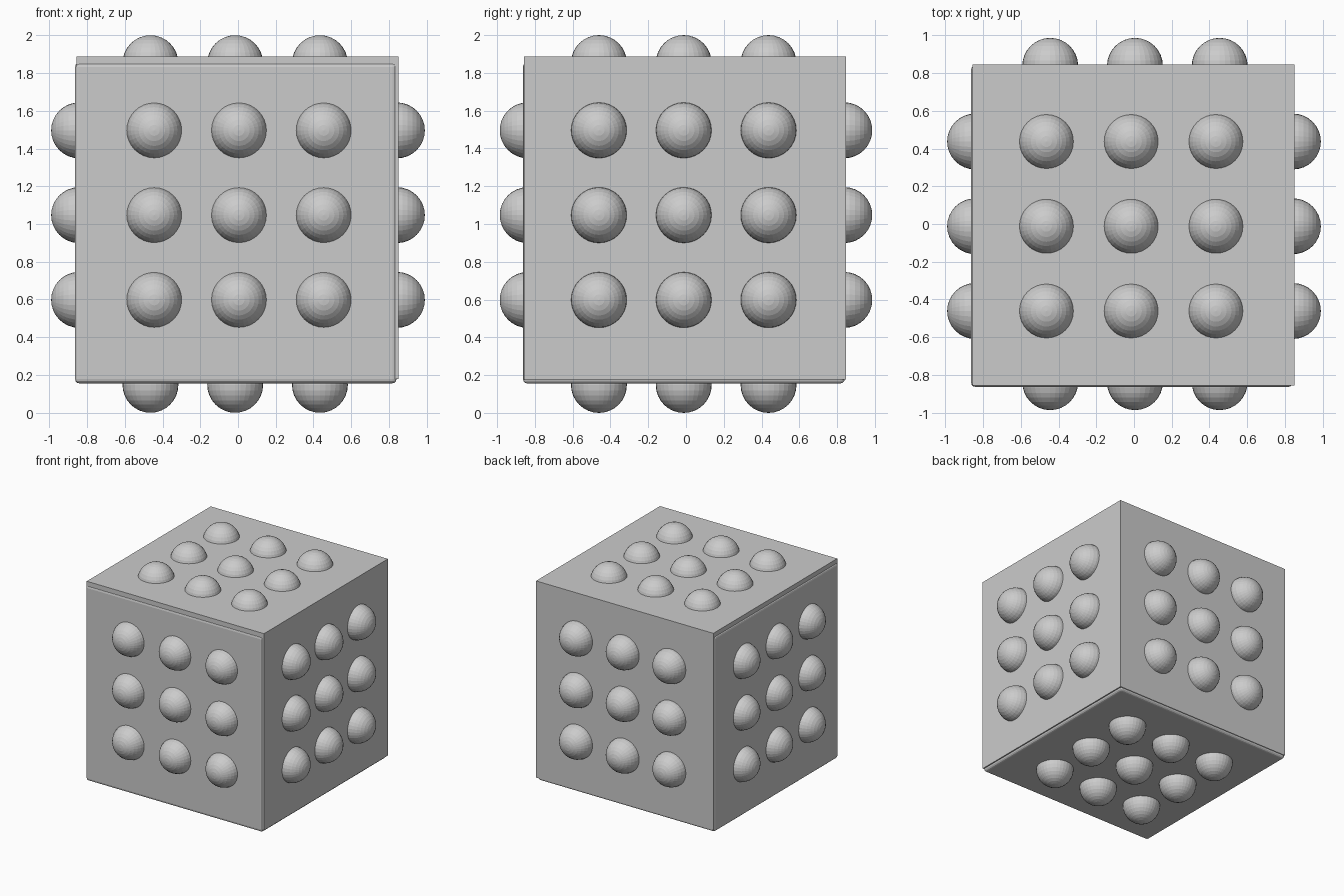
import bpy, bmesh
from mathutils import Matrix, Vector

if "Cube" in bpy.data.objects:
    bpy.data.objects.remove(bpy.data.objects["Cube"])

grey = bpy.data.materials.new("light grey")
grey.diffuse_color = (0.6, 0.6, 0.6, 1)
grey.use_nodes = True
grey.node_tree.nodes["Principled BSDF"].inputs["Base Color"].default_value = grey.diffuse_color


def finish(bm, name):
    mesh = bpy.data.meshes.new(name)
    bm.to_mesh(mesh)
    bm.free()
    mesh.materials.append(grey)
    ob = bpy.data.objects.new(name, mesh)
    bpy.context.collection.objects.link(ob)
    return ob


def block(name, lo, hi, bevel=0):
    lo, hi = Vector(lo), Vector(hi)
    bm = bmesh.new()
    bmesh.ops.create_cube(bm, size=1)
    bmesh.ops.scale(bm, vec=hi - lo, verts=bm.verts)
    bmesh.ops.translate(bm, vec=(lo + hi) / 2, verts=bm.verts)
    ob = finish(bm, name)
    if bevel:
        mod = ob.modifiers.new("rounded edges", 'BEVEL')
        mod.width = bevel
        mod.segments = 3
    return ob


def studs(name, normal, centre, u, v):
    """Three by three grid of balls, poles pointing out of the face."""
    turn = Vector((0, 0, 1)).rotation_difference(Vector(normal)).to_matrix().to_4x4()
    bm = bmesh.new()
    for i in (-1, 0, 1):
        for j in (-1, 0, 1):
            pos = Vector(centre) + (Vector(u) * i + Vector(v) * j) * 0.449
            bmesh.ops.create_uvsphere(bm, u_segments=32, v_segments=16, radius=0.148,
                                      matrix=Matrix.Translation(pos) @ turn)
    finish(bm, name)


# Body: a sharp block slightly offset from a round-edged block
block("sharp_body", (-0.855, -0.857, 0.178), (0.85, 0.846, 1.888))
block("rounded_body", (-0.863, -0.863, 0.156), (0.84, 0.84, 1.855), 0.022)

# Half-sunk balls on all six faces
X, Y, Z = (1, 0, 0), (0, 1, 0), (0, 0, 1)
studs("front_studs", (0, -1, 0), (0.005, -0.838, 1.047), X, Z)
studs("back_studs", (0, 1, 0), (0.005, 0.838, 1.047), X, Z)
studs("left_studs", (-1, 0, 0), (-0.842, -0.012, 1.047), Y, Z)
studs("right_studs", (1, 0, 0), (0.842, -0.012, 1.047), Y, Z)
studs("top_studs", (0, 0, 1), (-0.015, -0.012, 1.852), X, Y)
studs("bottom_studs", (0, 0, -1), (-0.015, -0.012, 0.148), X, Y)
